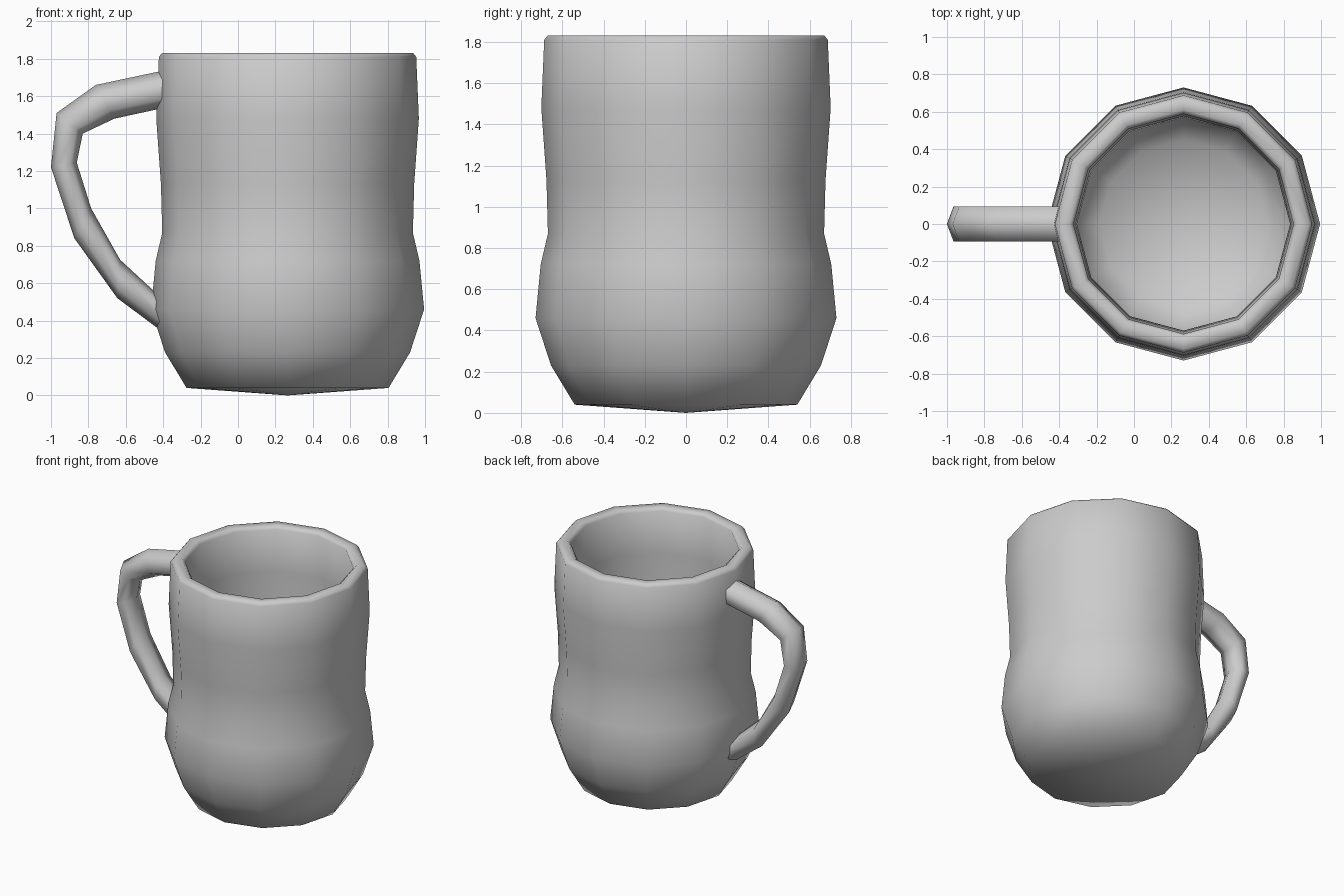
import bpy, bmesh
from math import cos, sin, tau
from mathutils import Vector

if "Cube" in bpy.data.objects:
    bpy.data.objects.remove(bpy.data.objects["Cube"])

CX = 0.265      # body axis
SIDES = 12


def finish(name, bm):
    bmesh.ops.recalc_face_normals(bm, faces=bm.faces[:])
    for f in bm.faces:
        f.smooth = True
    mesh = bpy.data.meshes.new(name)
    bm.to_mesh(mesh)
    bm.free()
    obj = bpy.data.objects.new(name, mesh)
    bpy.context.collection.objects.link(obj)
    return obj


def bridge(bm, a, b):
    n = max(len(a), len(b))
    for i in range(n):
        j = (i + 1) % n
        if len(a) == 1:
            bm.faces.new((a[0], b[i], b[j]))
        elif len(b) == 1:
            bm.faces.new((a[i], a[j], b[0]))
        else:
            bm.faces.new((a[i], a[j], b[j], b[i]))


# Cup body: outer wall, rim and inner wall as one revolved profile (radius, z)
profile = [(0, 0), (0.54, 0.04), (0.655, 0.23), (0.73, 0.46), (0.705, 0.72),
           (0.67, 0.87), (0.677, 1.13), (0.702, 1.48), (0.688, 1.81), (0.67, 1.832),
           (0.61, 1.832), (0.588, 1.81), (0.602, 1.48), (0.577, 1.13), (0.57, 0.87),
           (0.605, 0.70), (0.63, 0.46), (0.565, 0.27), (0.45, 0.14), (0, 0.11)]
bm = bmesh.new()
rings = []
for r, z in profile:
    if r == 0:
        rings.append([bm.verts.new((CX, 0, z))])
    else:
        rings.append([bm.verts.new((CX + r * cos(tau * i / SIDES), r * sin(tau * i / SIDES), z))
                      for i in range(SIDES)])
for a, b in zip(rings, rings[1:]):
    bridge(bm, a, b)
finish("cup_body", bm)

# Handle: six-sided tube, each ring set by its outer and inner point (x, z)
outer = [(-0.37, 1.743), (-0.76, 1.66), (-0.97, 1.51), (-1.0, 1.22),
         (-0.875, 0.84), (-0.645, 0.52), (-0.37, 0.315)]
inner = [(-0.37, 1.543), (-0.66, 1.48), (-0.83, 1.40), (-0.862, 1.245),
         (-0.785, 1.0), (-0.63, 0.725), (-0.37, 0.485)]
bm = bmesh.new()
rings = []
for o, i in zip(outer, inner):
    o, i = Vector((o[0], 0, o[1])), Vector((i[0], 0, i[1]))
    mid, half = (o + i) / 2, (o - i) / 2
    rings.append([bm.verts.new(mid + half * cos(tau * k / 6) + Vector((0, 0.107 * sin(tau * k / 6), 0)))
                  for k in range(6)])
for a, b in zip(rings, rings[1:]):
    bridge(bm, a, b)
finish("handle", bm)
